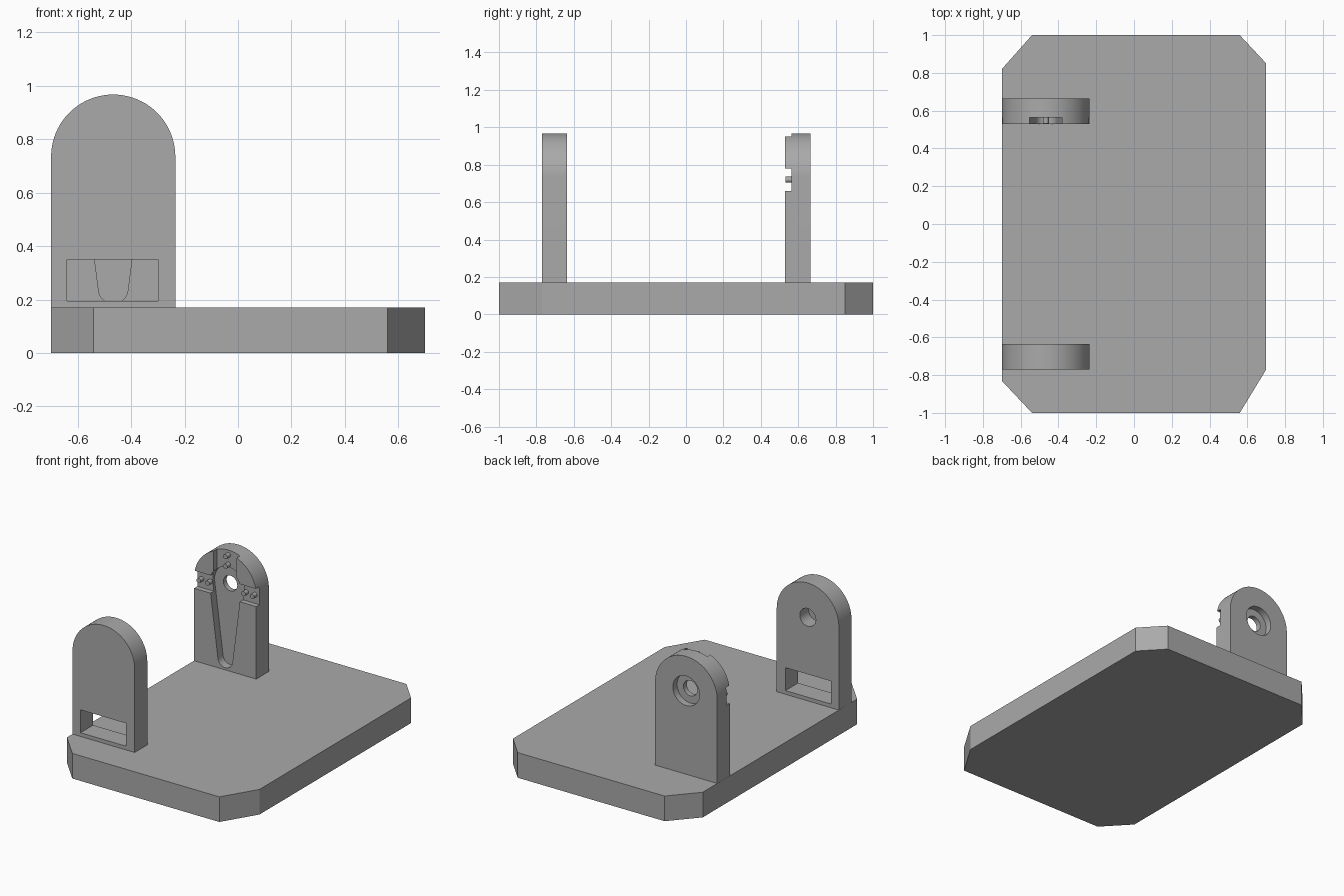
import bpy
import bmesh
from math import pi, sin, cos, asin, radians

cube = bpy.data.objects.get("Cube")
if cube:
    bpy.data.objects.remove(cube)

grey = bpy.data.materials.new("plain grey")
grey.use_nodes = True
COLOR = (0.4, 0.4, 0.4, 1)
grey.diffuse_color = COLOR
grey.node_tree.nodes["Principled BSDF"].inputs["Base Color"].default_value = COLOR

CX, CZ = -0.467, 0.735      # centre of the arches and axle holes
HALF, BASE_TOP = 0.2325, 0.17


def finish(bm, name):
    bmesh.ops.recalc_face_normals(bm, faces=bm.faces)
    mesh = bpy.data.meshes.new(name)
    bm.to_mesh(mesh)
    bm.free()
    mesh.materials.append(grey)
    obj = bpy.data.objects.new(name, mesh)
    bpy.context.collection.objects.link(obj)
    return obj


def extrude(name, points, offset):
    bm = bmesh.new()
    face = bm.faces.new([bm.verts.new(p) for p in points])
    out = bmesh.ops.extrude_face_region(bm, geom=[face])
    verts = [v for v in out["geom"] if isinstance(v, bmesh.types.BMVert)]
    bmesh.ops.translate(bm, verts=verts, vec=offset)
    return finish(bm, name)


def prism(name, outline, y0, y1):
    """Extrude an (x, z) outline from y0 to y1."""
    return extrude(name, [(x, y0, z) for x, z in outline], (0, y1 - y0, 0))


def arc(x, z, r, start, end, n):
    steps = [start + (end - start) * i / n for i in range(n + 1)]
    return [(x + r * cos(t), z + r * sin(t)) for t in steps]


def rect(x0, x1, z0, z1):
    return [(x0, z0), (x1, z0), (x1, z1), (x0, z1)]


def disc(name, x, z, r, y0, y1, n=40):
    return prism(name, arc(x, z, r, 0, 2 * pi, n)[:-1], y0, y1)


def activate(obj):
    bpy.ops.object.select_all(action='DESELECT')
    obj.select_set(True)
    bpy.context.view_layer.objects.active = obj


def cut(obj, *cutters):
    for cutter in cutters:
        cutter.hide_render = True
        mod = obj.modifiers.new("cut", 'BOOLEAN')
        mod.operation, mod.solver, mod.object = 'DIFFERENCE', 'EXACT', cutter
        activate(obj)
        bpy.ops.object.modifier_apply(modifier=mod.name)
        bpy.data.objects.remove(cutter)


def smooth(obj):
    activate(obj)
    bpy.ops.object.shade_smooth_by_angle(angle=radians(30))


# Base plate with clipped corners
plate = [(-0.7, -0.83), (-0.54, -1), (0.56, -1), (0.7, -0.77),
         (0.7, 0.85), (0.56, 1), (-0.54, 1), (-0.7, 0.82)]
extrude("base_plate", [(x, y, 0) for x, y in plate], (0, 0, BASE_TOP))

# Upright brackets with rounded tops
arch = ([(CX - HALF, BASE_TOP), (CX + HALF, BASE_TOP)]
        + arc(CX, CZ, HALF, 0, pi, 40))
front = prism("front_bracket", arch, -0.77, -0.635)
rear = prism("rear_bracket", arch, 0.53, 0.665)

# Front bracket: cable window and blind axle socket on the inside
cut(front,
    prism("window_cutter", rect(-0.64, -0.3, 0.195, 0.35), -0.9, -0.5),
    disc("socket_cutter", CX, CZ, 0.06, -0.73, -0.5))

# Rear bracket: shallow arms open to the edges, a deeper tapered pocket, and a stepped hole
RIM, TIP, TIP_Z = 0.118, 0.055, 0.24
a = asin((RIM - TIP) / (CZ - TIP_Z))
pocket = (arc(CX, CZ, RIM, -a, pi + a, 28)
          + arc(CX, TIP_Z, TIP, pi + a, 2 * pi - a, 16))
cut(rear,
    prism("side_arm_cutter", rect(-0.8, -0.1, 0.66, 0.78), 0.4, 0.565),
    prism("top_arm_cutter", rect(CX - 0.086, CX + 0.086, 0.72, 1.1), 0.4, 0.565),
    prism("pocket_cutter", pocket, 0.4, 0.585),
    disc("counterbore_cutter", CX, CZ, 0.1, 0.62, 0.8),
    disc("hole_cutter", CX, CZ, 0.052, 0.4, 0.8))

for bracket in (front, rear):
    smooth(bracket)

# Locating pins, two in each short arm
for reach in (0.135, 0.2):
    for side, x, z in (("left", CX + reach, 0.72), ("right", CX - reach, 0.72),
                       ("top", CX, CZ + reach)):
        smooth(disc(f"{side}_pin", x, z, 0.016, 0.531, 0.58, 16))
